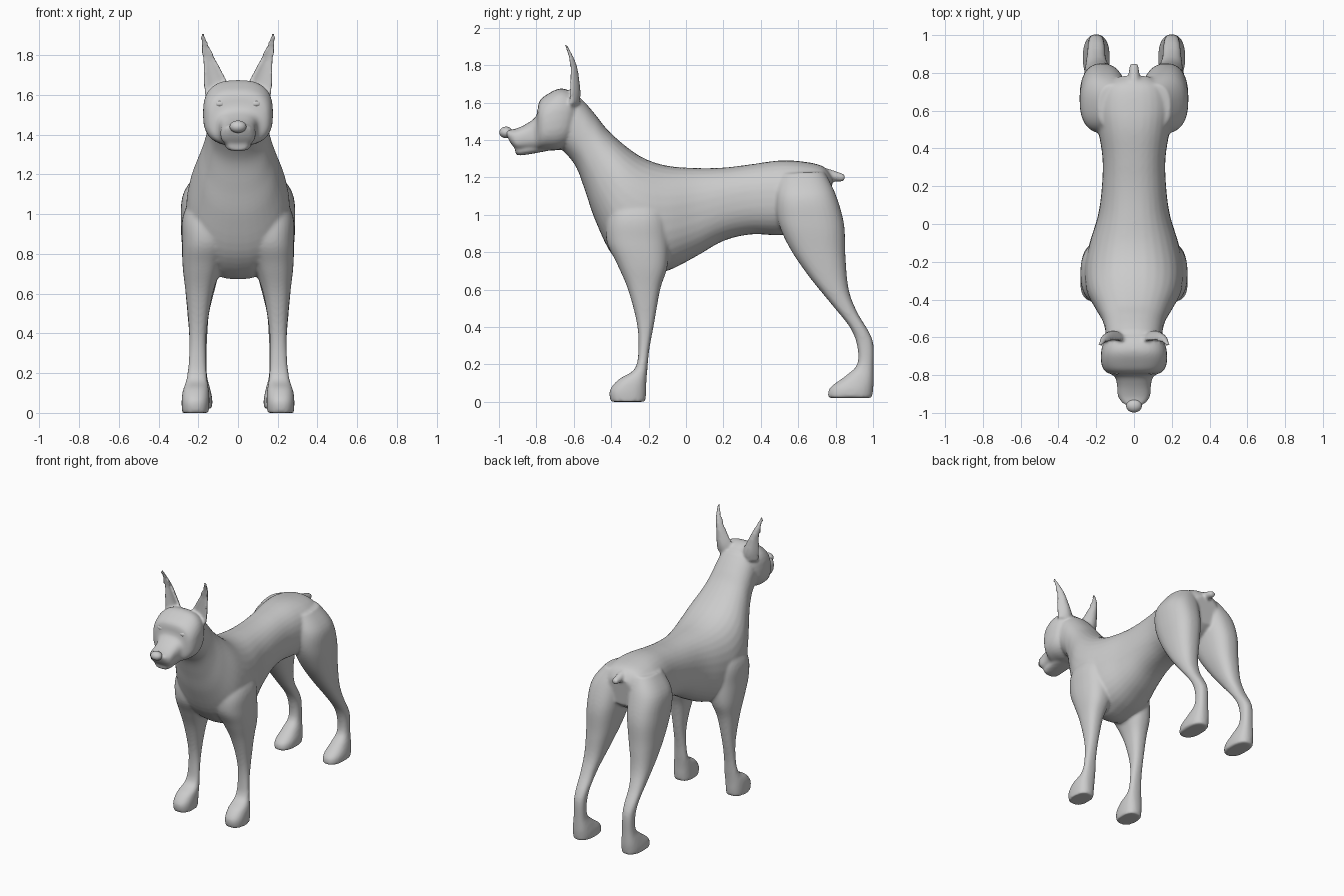
import bpy, bmesh, math
from mathutils import Vector

bm = bmesh.new()
SEG = 32


def catmull(a, b, c, d, t):
    return [0.5 * (2*q + (r-p)*t + (2*p-5*q+4*r-s)*t*t + (3*q-p-3*r+s)*t**3)
            for p, q, r, s in zip(a, b, c, d)]


def loft(sections, power=2.2, side=1, bend=0.0, steps=5):
    """Section = first edge (y, z), opposite edge (y, z), centre x, half width."""
    n = len(sections)
    rows = []
    for i in range(n - 1):
        q = [sections[max(0, min(n - 1, i + k))] for k in (-1, 0, 1, 2)]
        rows += [catmull(*q, s / steps) for s in range(steps)]
    rows.append(sections[-1])
    rings = []
    for ay, az, by, bz, cx, hw in rows:
        c = Vector((cx * side, (ay + by) / 2, (az + bz) / 2))
        v = Vector((0, (ay - by) / 2, (az - bz) / 2))
        ring = []
        for k in range(SEG):
            t = 2 * math.pi * k / SEG
            u = math.copysign(abs(math.cos(t)) ** (2 / power), math.cos(t))
            w = math.copysign(abs(math.sin(t)) ** (2 / power), math.sin(t))
            w = w * (1 - bend) + bend * (2 * u * u - 1)
            ring.append(bm.verts.new(c + Vector((u * hw, 0, 0)) + v * w))
        rings.append(ring)
    faces = [bm.faces.new(rings[0]), bm.faces.new(rings[-1][::-1])]
    for r, s in zip(rings, rings[1:]):
        for k in range(SEG):
            j = (k + 1) % SEG
            faces.append(bm.faces.new((r[j], r[k], s[k], s[j])))
    bmesh.ops.recalc_face_normals(bm, faces=faces)


# Trunk and neck
loft([(.785, 1.20, .765, 1.00, 0, .10), (.73, 1.26, .70, .95, 0, .18),
      (.62, 1.285, .60, .91, 0, .205), (.50, 1.29, .50, .89, 0, .19),
      (.35, 1.27, .35, .895, 0, .167), (.20, 1.252, .20, .86, 0, .17),
      (.05, 1.25, .05, .775, 0, .19), (-.10, 1.262, -.10, .70, 0, .235),
      (-.22, 1.30, -.25, .675, 0, .262), (-.32, 1.365, -.39, .78, 0, .25),
      (-.42, 1.455, -.485, .97, 0, .20), (-.48, 1.53, -.54, 1.13, 0, .167),
      (-.54, 1.60, -.59, 1.26, 0, .152), (-.58, 1.63, -.66, 1.345, 0, .145),
      (-.66, 1.62, -.70, 1.38, 0, .12)], 2.3)

# Skull and muzzle
loft([(-.56, 1.59, -.60, 1.42, 0, .10), (-.60, 1.65, -.64, 1.365, 0, .155),
      (-.67, 1.675, -.69, 1.345, 0, .175), (-.74, 1.645, -.75, 1.345, 0, .172),
      (-.785, 1.605, -.78, 1.345, 0, .15), (-.80, 1.53, -.81, 1.345, 0, .105),
      (-.85, 1.488, -.85, 1.345, 0, .090), (-.91, 1.46, -.90, 1.345, 0, .087),
      (-.95, 1.453, -.928, 1.37, 0, .068), (-.97, 1.45, -.945, 1.395, 0, .04)], 2.7)

# Lower jaw
loft([(-.70, 1.40, -.70, 1.35, 0, .08), (-.80, 1.38, -.80, 1.33, 0, .07),
      (-.88, 1.37, -.885, 1.317, 0, .062), (-.915, 1.36, -.91, 1.322, 0, .042)], 2.5)

# Docked tail
loft([(.68, 1.265, .70, 1.17, 0, .05), (.755, 1.248, .75, 1.18, 0, .033),
      (.81, 1.23, .80, 1.178, 0, .028), (.843, 1.218, .84, 1.178, 0, .024),
      (.85, 1.207, .849, 1.19, 0, .012)], 2)

for side in (-1, 1):
    # Hind leg and paw
    loft([(.50, 1.22, .74, 1.23, .10, .09), (.48, 1.10, .80, 1.11, .15, .125),
          (.49, .97, .845, .95, .165, .123), (.55, .83, .853, .77, .175, .104),
          (.65, .68, .87, .60, .19, .077), (.775, .525, .915, .48, .20, .055),
          (.875, .40, .98, .37, .20, .046), (.915, .30, 1.003, .30, .20, .042),
          (.915, .20, 1.003, .18, .20, .044), (.855, .14, 1.003, .10, .20, .060),
          (.77, .075, 1.0, .06, .20, .071), (.758, .02, .995, .02, .20, .069)], 2.4, side)
    # Front leg and paw
    loft([(-.36, 1.17, -.12, 1.15, .10, .09), (-.42, 1.00, -.10, 1.0, .15, .125),
          (-.425, .86, -.09, .86, .16, .122), (-.37, .74, -.10, .72, .18, .098),
          (-.31, .60, -.138, .60, .195, .068), (-.263, .42, -.17, .42, .202, .045),
          (-.254, .28, -.196, .28, .204, .043), (-.275, .175, -.207, .17, .207, .052),
          (-.36, .12, -.212, .10, .212, .066), (-.408, .06, -.213, .05, .214, .070),
          (-.403, 0, -.217, 0, .214, .067)], 2.4, side)
    # Cupped ear
    loft([(-.64, 1.59, -.57, 1.59, .10, .07), (-.64, 1.67, -.563, 1.65, .112, .062),
          (-.637, 1.74, -.572, 1.74, .133, .043), (-.635, 1.80, -.583, 1.80, .151, .030),
          (-.642, 1.86, -.608, 1.86, .169, .019), (-.660, 1.915, -.636, 1.912, .181, .010)],
         2, side, bend=.4)

# Blend all lofts into one smooth skin
mesh = bpy.data.meshes.new("dog_body")
bm.to_mesh(mesh)
bm.free()
body = bpy.data.objects.new("dog_body", mesh)
bpy.context.collection.objects.link(body)
remesh = body.modifiers.new("skin", 'REMESH')
remesh.mode = 'VOXEL'
remesh.voxel_size = 0.009
remesh.use_smooth_shade = True
smooth = body.modifiers.new("soften", 'SMOOTH')
smooth.factor = 0.5
smooth.iterations = 9


def ellipsoid(name, loc, size):
    bpy.ops.mesh.primitive_uv_sphere_add(segments=24, ring_count=16, radius=1, location=loc)
    ob = bpy.context.object
    ob.name = name
    ob.scale = size
    bpy.ops.object.shade_smooth()


# Nose and eyes
ellipsoid("nose", (0, -.962, 1.44), (.042, .036, .031))
for side in (-1, 1):
    ellipsoid("eye", (side * .09, -.772, 1.555), (.03, .024, .02))
